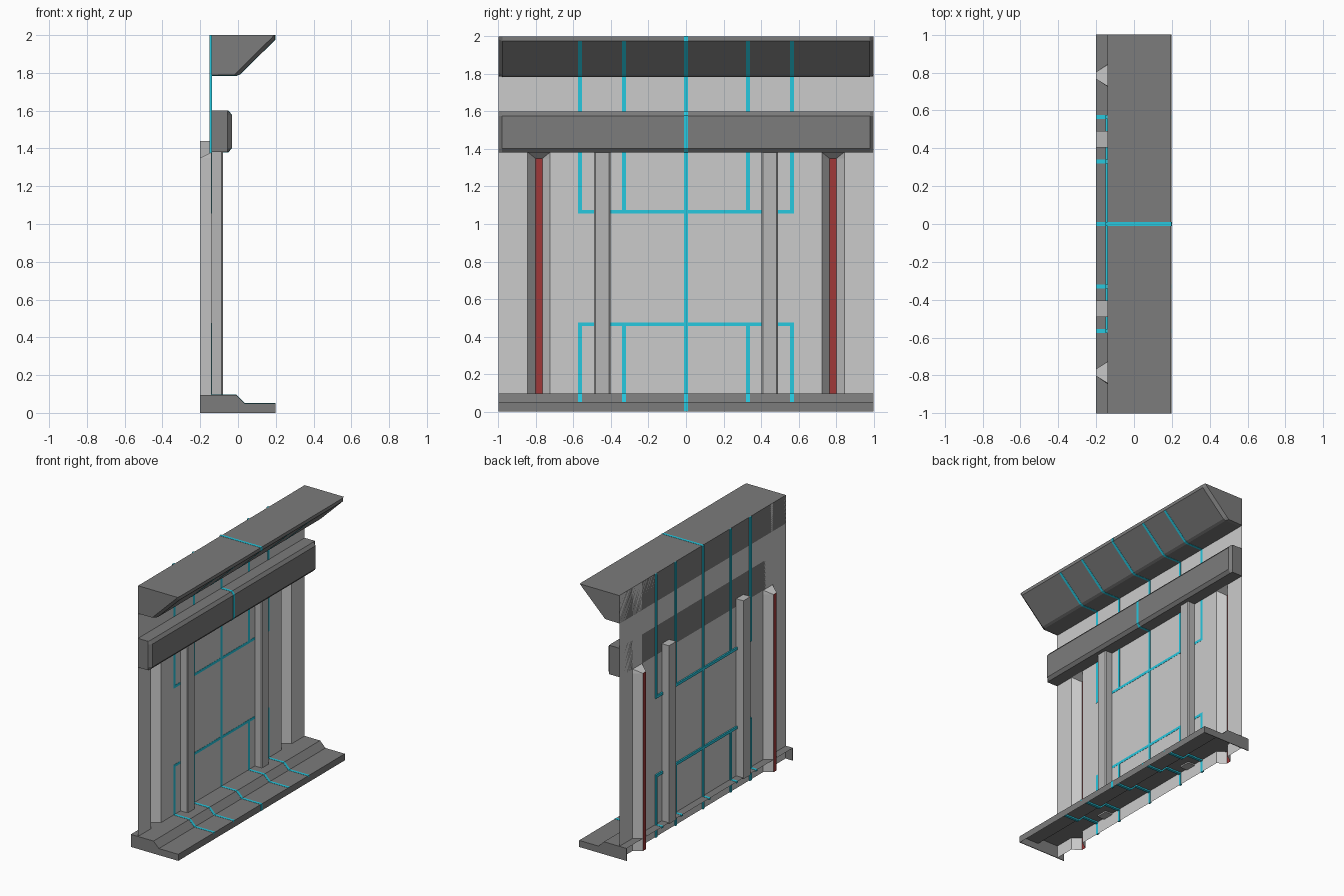
import bpy, bmesh

if "Cube" in bpy.data.objects:
    bpy.data.objects.remove(bpy.data.objects["Cube"])


def paint(name, r, g, b):
    m = bpy.data.materials.new(name)
    m.diffuse_color = (r, g, b, 1)
    m.use_nodes = True
    m.node_tree.nodes["Principled BSDF"].inputs["Base Color"].default_value = m.diffuse_color
    return m


cyan = paint("cyan_trim", 0.02, 0.58, 0.74)
red = paint("red_panel", 0.35, 0.04, 0.04)
dark = paint("dark_grey", 0.2, 0.2, 0.2)
mid = paint("mid_grey", 0.47, 0.47, 0.47)
light = paint("light_grey", 0.52, 0.52, 0.52)


def loft(name, sections, mat, closed=True, caps=True):
    """Skin a list of equal-length point loops."""
    bm = bmesh.new()
    rings = [[bm.verts.new(p) for p in s] for s in sections]
    n = len(rings[0])
    for a, b in zip(rings, rings[1:]):
        for i in range(n if closed else n - 1):
            j = (i + 1) % n
            bm.faces.new((a[i], a[j], b[j], b[i]))
    if caps:
        bm.faces.new(rings[0])
        bm.faces.new(rings[-1])
    bmesh.ops.recalc_face_normals(bm, faces=bm.faces[:])
    me = bpy.data.meshes.new(name)
    bm.to_mesh(me)
    bm.free()
    me.materials.append(mat)
    ob = bpy.data.objects.new(name, me)
    bpy.context.collection.objects.link(ob)
    return ob


def along_y(profile, y):
    return [(x, y, z) for x, z in profile]


def moulding(name, end, full, inset):
    """Profile run along y with chamfered ends."""
    return loft(name, [along_y(p, y) for p, y in
                       ((end, -1), (full, inset - 1), (full, 1 - inset), (end, 1))], dark)


def ribbon(name, path, y, w=0.02):
    """Thin cyan inlay following an (x, z) path, sunk behind the surface."""
    bm = bmesh.new()
    rows = [[bm.verts.new((x, y + s * w / 2, z)) for s in (-1, 1)] for x, z in path]
    for a, b in zip(rows, rows[1:]):
        bm.faces.new((a[0], b[0], b[1], a[1]))
    me = bpy.data.meshes.new(name)
    bm.to_mesh(me)
    bm.free()
    me.materials.append(cyan)
    ob = bpy.data.objects.new(name, me)
    bpy.context.collection.objects.link(ob)
    m = ob.modifiers.new("thickness", "SOLIDIFY")
    m.thickness, m.offset, m.use_even_offset = 0.012, -0.75, True


# Wall sheet with two tapered recesses, red at the bottom of each
def wall_row(z, floor_x, spread=0.0):
    half = [(-0.14, 0.725), (floor_x, 0.765 - spread), (floor_x, 0.803 + spread),
            (-0.14, 0.845), (-0.14, 1)]
    return [(x, -y, z) for x, y in reversed(half)] + [(x, y, z) for x, y in half]


wall = loft("wall", [wall_row(0, -0.2), wall_row(1.35, -0.2),
                     wall_row(1.38, -0.14, 0.037), wall_row(2, -0.14, 0.037)],
            light, closed=False, caps=False)
wall.data.materials.append(red)
for f in wall.data.polygons:
    if f.center.x < -0.195:
        f.material_index = 1

# Cornice along the top
cornice = [(-0.14, 2), (0.196, 2), (0.196, 1.975), (0.01, 1.793), (-0.01, 1.785), (-0.14, 1.785)]
cornice_end = [(-0.14, 2), (0.192, 2), (0.178, 1.985), (0, 1.81), (-0.02, 1.79), (-0.14, 1.788)]
moulding("cornice", cornice_end, cornice, 0.022)

# Cross beam
beam = [(-0.14, 1.6), (-0.052, 1.6), (-0.033, 1.577), (-0.033, 1.403), (-0.052, 1.38), (-0.14, 1.38)]
beam_end = [(min(x, -0.055), z) for x, z in beam]
moulding("cross_beam", beam_end, beam, 0.02)

# Stepped base shell, open underneath and behind, with end plates
base = [(-0.2, 0.095), (-0.01, 0.095), (0.035, 0.05), (0.198, 0.05), (0.198, 0)]
loft("base", [along_y(base, -1), along_y(base, 1)], dark, closed=False, caps=False)
for y, side in ((-1, "left"), (1, "right")):
    plate = base + [(-0.2, 0)]
    loft("base_end_" + side, [along_y(plate, y), along_y(plate, y * 0.995)], dark)

# Square columns passing through the wall, front edges chamfered
for s, side in ((-1, "left"), (1, "right")):
    plan = [(-0.2, 0.403), (-0.2, 0.49), (-0.087, 0.49), (-0.08, 0.483), (-0.08, 0.41), (-0.087, 0.403)]
    loft("column_" + side, [[(x, s * y, z) for x, y in plan] for z in (0.085, 1.44)], mid)

# Cyan inlays: side lines on the wall, cornice and base
for y in (-0.565, -0.33, 0.33, 0.565):
    ribbon("wall_line_upper", [(-0.14, 2), (-0.14, 1.055)], y)
    ribbon("wall_line_lower", [(-0.14, 0.475), (-0.14, 0)], y)
    ribbon("cornice_line", cornice[2:], y)
    ribbon("base_line", base[:4], y)
for z in (1.065, 0.465):
    ribbon("wall_line_cross", [(-0.14, z + 0.01), (-0.14, z - 0.01)], 0, 1.15)

# Cyan inlays: centre line over everything
for name, path in (("wall", [(-0.14, 2), (-0.14, 0)]), ("cornice", cornice),
                   ("beam", beam), ("base", base)):
    ribbon(name + "_centre_line", path, 0)
